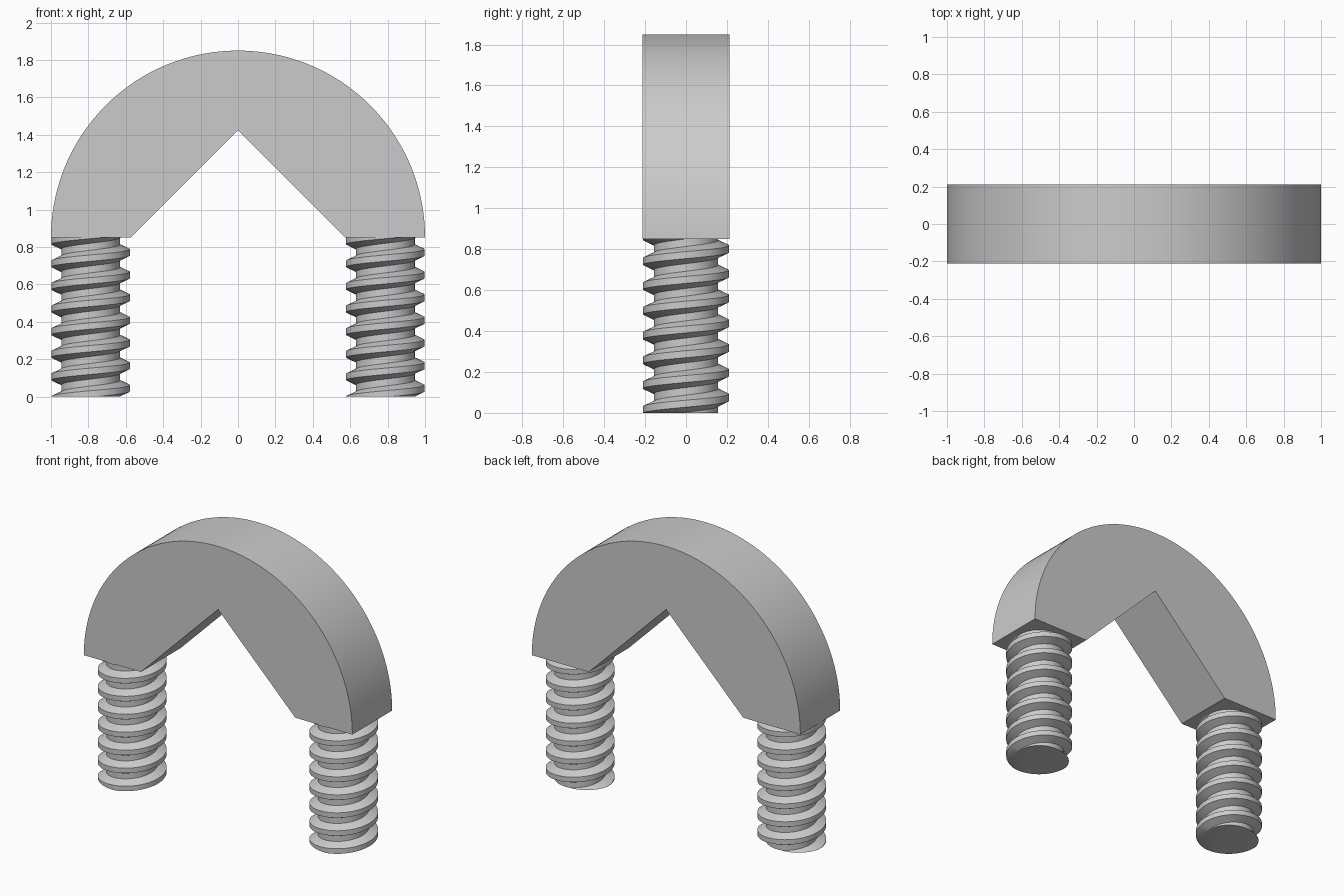
import bpy, bmesh, math

if "Cube" in bpy.data.objects:
    bpy.data.objects.remove(bpy.data.objects["Cube"])

HALF_DEPTH = 0.212
LEG_TOP = 0.85
LEG_X = 0.788
PITCH = 0.121

grey = bpy.data.materials.new("light_grey")
grey.diffuse_color = (0.6, 0.6, 0.6, 1)
grey.use_nodes = True
grey.node_tree.nodes["Principled BSDF"].inputs["Base Color"].default_value = grey.diffuse_color


def finish(bm, name, angle):
    bmesh.ops.recalc_face_normals(bm, faces=bm.faces)
    mesh = bpy.data.meshes.new(name)
    bm.to_mesh(mesh)
    bm.free()
    mesh.materials.append(grey)
    obj = bpy.data.objects.new(name, mesh)
    bpy.context.collection.objects.link(obj)
    bpy.ops.object.select_all(action='DESELECT')
    obj.select_set(True)
    bpy.context.view_layer.objects.active = obj
    bpy.ops.object.shade_smooth_by_angle(angle=math.radians(angle))
    return obj


# Half-round body with a V notch, extruded along y
def build_arch():
    bm = bmesh.new()
    steps = 96
    outline = [(math.cos(math.pi * i / steps), LEG_TOP + math.sin(math.pi * i / steps))
               for i in range(steps + 1)]
    outline += [(-0.575, LEG_TOP), (0, 1.425), (0.575, LEG_TOP)]
    face = bm.faces.new([bm.verts.new((x, -HALF_DEPTH, z)) for x, z in outline])
    ext = bmesh.ops.extrude_face_region(bm, geom=[face])
    moved = [v for v in ext["geom"] if isinstance(v, bmesh.types.BMVert)]
    bmesh.ops.translate(bm, verts=moved, vec=(0, 2 * HALF_DEPTH, 0))
    return finish(bm, "arch_body", 30)


# Threaded rod: a thread profile swept along a helix, trimmed flat at both ends
def build_leg(name, x):
    bm = bmesh.new()
    sides, turns = 64, 10
    # (height within one pitch, radius): crest, flank, root, flank
    profile = [(-0.017, 0.21), (0.017, 0.21), (0.042, 0.157), (0.079, 0.157)]
    n = len(profile)
    rows = []
    for k in range(n * turns + 1):
        dz, r = profile[k % n]
        z0 = 0.045 + (k // n - 2) * PITCH + dz
        rows.append([bm.verts.new((r * math.cos(2 * math.pi * j / sides),
                                   r * math.sin(2 * math.pi * j / sides),
                                   z0 + PITCH * j / sides)) for j in range(sides)])
    for k in range(n * turns):
        for j in range(sides):
            if j < sides - 1:
                quad = (rows[k][j], rows[k][j + 1], rows[k + 1][j + 1], rows[k + 1][j])
            elif k + 1 + n < len(rows):
                # the last column joins the first one, a full pitch higher
                quad = (rows[k][j], rows[k + n][0], rows[k + 1 + n][0], rows[k + 1][j])
            else:
                continue
            bm.faces.new(quad)
    for z, up in ((0, -1), (LEG_TOP, 1)):
        geom = bm.verts[:] + bm.edges[:] + bm.faces[:]
        bmesh.ops.bisect_plane(bm, geom=geom, dist=1e-6, plane_co=(0, 0, z),
                               plane_no=(0, 0, up), clear_outer=True)
    bmesh.ops.holes_fill(bm, edges=[e for e in bm.edges if e.is_boundary], sides=0)
    leg = finish(bm, name, 30)
    leg.location.x = x
    return leg


build_arch()
build_leg("left_threaded_leg", -LEG_X)
build_leg("right_threaded_leg", LEG_X)
